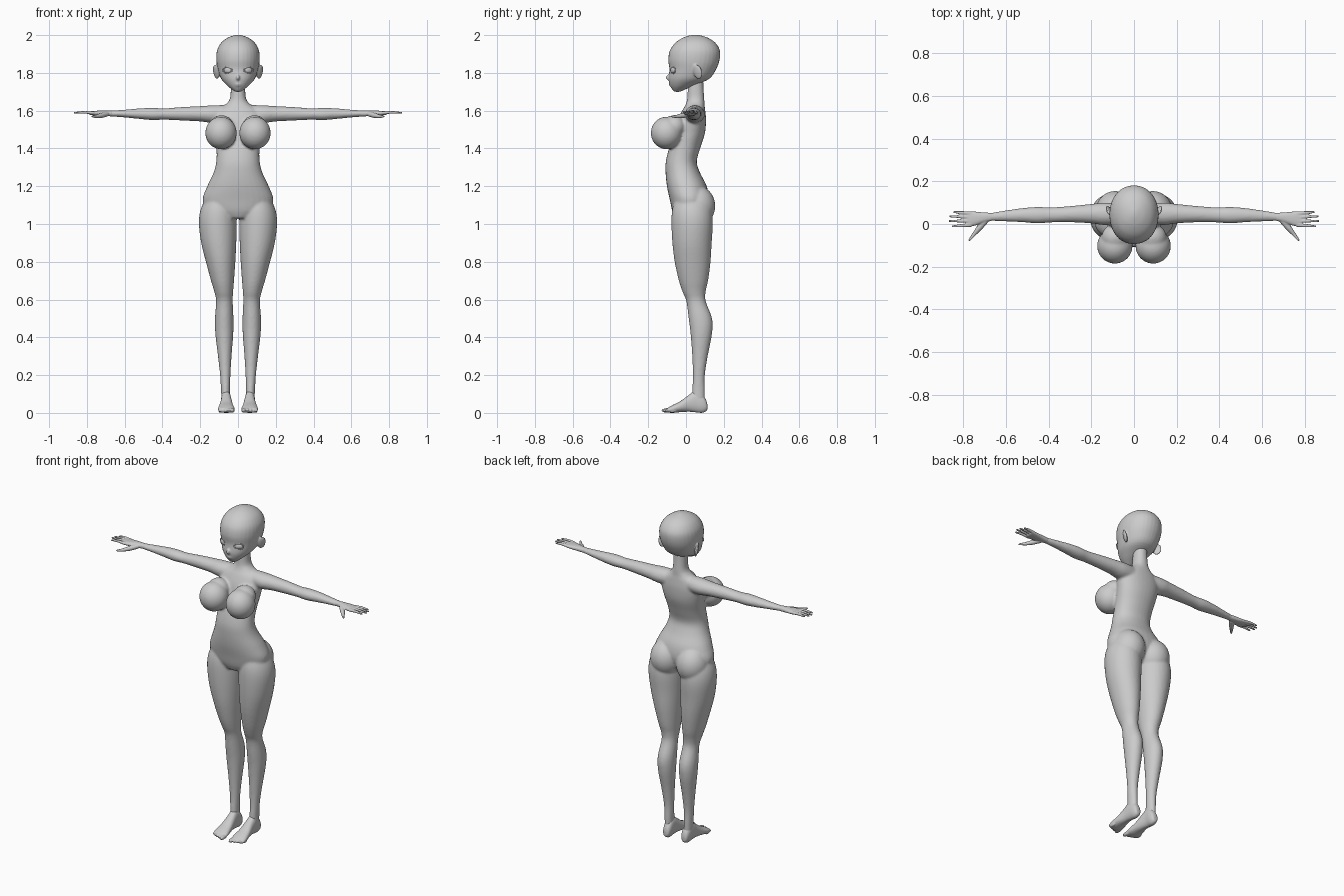
import bpy, bmesh, math
from mathutils import Vector, Matrix

if "Cube" in bpy.data.objects:
    bpy.data.objects.remove(bpy.data.objects["Cube"])

grey = bpy.data.materials.new("plain_grey")
grey.diffuse_color = (0.6, 0.6, 0.6, 1)
grey.use_nodes = True
grey.node_tree.nodes["Principled BSDF"].inputs["Base Color"].default_value = grey.diffuse_color
ORDER = {"z": (1, 2, 0), "x": (0, 1, 2), "y": (1, 0, 2)}


def smooth_rows(rows, steps=4):
    """Catmull-Rom interpolation of the key rows."""
    out = []
    for i in range(len(rows) - 1):
        p = [rows[max(0, min(len(rows) - 1, i + k))] for k in (-1, 0, 1, 2)]
        for s in range(steps):
            t = s / steps
            out.append([b + 0.5 * t * (c - a + t * (2*a - 5*b + 4*c - d + t * (3*(b - c) + d - a)))
                        for a, b, c, d in zip(*p)])
    return out + [list(rows[-1])]


def skin(bm, rings):
    vs = [[bm.verts.new(p) for p in r] for r in rings]
    n = len(vs[0])
    for a, b in zip(vs, vs[1:]):
        for i in range(n):
            bm.faces.new((a[i], a[(i+1) % n], b[(i+1) % n], b[i]))
    bm.faces.new(vs[0][::-1])
    bm.faces.new(vs[-1])


def loft(bm, rows, axis="z", side=1, power=1.0, n=32):
    """Rows are (position, min a, max a, min b, max b) along an axis."""
    rings = []
    for t, a0, a1, b0, b1 in smooth_rows(rows):
        ring = []
        for k in range(n):
            c, s = math.cos(2*math.pi*k/n), math.sin(2*math.pi*k/n)
            c, s = math.copysign(abs(c)**power, c), math.copysign(abs(s)**power, s)
            v = (t, (a0+a1)/2 + (a1-a0)/2*c, (b0+b1)/2 + (b1-b0)/2*s)
            x, y, z = (v[j] for j in ORDER[axis])
            ring.append((x*side, y, z))
        rings.append(ring)
    skin(bm, rings)


def tube(bm, points, radii, side=1, n=10):
    """Tapered round tube through the points, with a rounded tip."""
    pts = [Vector(p) for p in points]
    tip = (pts[-1] - pts[-2]).normalized() * radii[-1]
    pts += [pts[-1] + tip*0.7, pts[-1] + tip]
    radii = list(radii) + [radii[-1]*0.7, radii[-1]*0.15]
    rings = []
    for i, (p, r) in enumerate(zip(pts, radii)):
        q = (pts[min(i+1, len(pts)-1)] - pts[max(i-1, 0)]).to_track_quat("Z", "Y")
        ring = [p + q @ Vector((r*math.cos(2*math.pi*k/n), r*math.sin(2*math.pi*k/n), 0)) for k in range(n)]
        rings.append([(v.x*side, v.y, v.z) for v in ring])
    skin(bm, rings)


def ball(bm, centre, radii, side=1, turn=(0, 0, 0)):
    m = Matrix.Translation(centre)
    for angle, ax in zip(turn, "XYZ"):
        m = m @ Matrix.Rotation(math.radians(angle), 4, ax)
    m = Matrix.Diagonal((side, 1, 1, 1)) @ m @ Matrix.Diagonal((*radii, 1))
    bmesh.ops.create_uvsphere(bm, u_segments=32, v_segments=20, radius=1, matrix=m)


def finish(name, bm, voxel=0, relax=5):
    bmesh.ops.recalc_face_normals(bm, faces=bm.faces)
    me = bpy.data.meshes.new(name)
    bm.to_mesh(me)
    bm.free()
    me.materials.append(grey)
    ob = bpy.data.objects.new(name, me)
    bpy.context.collection.objects.link(ob)
    me.polygons.foreach_set("use_smooth", [True] * len(me.polygons))
    if voxel:
        rm = ob.modifiers.new("blend", "REMESH")
        rm.mode, rm.voxel_size, rm.use_smooth_shade = "VOXEL", voxel, True
        sm = ob.modifiers.new("relax", "SMOOTH")
        sm.factor, sm.iterations = 0.5, relax
    return ob


# Body: torso and neck, with limbs blended in
bm = bmesh.new()
torso = [(1.03, .07, -.055, .07), (1.07, .16, -.073, .10), (1.13, .187, -.086, .12), (1.2, .163, -.101, .11),
         (1.27, .13, -.108, .075), (1.33, .115, -.107, .057), (1.4, .114, -.09, .075), (1.48, .124, -.06, .1),
         (1.55, .135, -.042, .106), (1.6, .115, -.02, .102), (1.63, .07, -.003, .098), (1.66, .044, .006, .097),
         (1.72, .038, .01, .093), (1.8, .038, .02, .09)]
loft(bm, [(z, -w, w, f, b) for z, w, f, b in torso], power=.92)
leg = [(1.13, .03, .175, -.06, .11), (1.07, .012, .2, -.074, .135), (1.0, .007, .207, -.077, .142),
       (.9, .009, .195, -.072, .136), (.8, .014, .17, -.06, .13), (.7, .021, .143, -.038, .117),
       (.64, .026, .125, -.018, .104), (.59, .028, .116, .002, .105), (.5, .024, .122, .014, .138),
       (.42, .025, .12, .024, .138), (.3, .034, .106, .033, .115), (.2, .04, .095, .036, .1),
       (.12, .042, .09, .033, .1), (.06, .042, .088, .03, .1)]
arm = [(.07, .0, .095, 1.535, 1.63), (.14, -.005, .1, 1.535, 1.628), (.2, .003, .094, 1.543, 1.624),
       (.3, .008, .084, 1.548, 1.619), (.39, .007, .078, 1.552, 1.612), (.45, .003, .08, 1.55, 1.615),
       (.52, .008, .075, 1.556, 1.612), (.6, .012, .064, 1.564, 1.605), (.67, .014, .053, 1.569, 1.601),
       (.7, .012, .053, 1.57, 1.6)]
for s in (1, -1):
    loft(bm, leg, side=s)
    loft(bm, arm, "x", s)
    ball(bm, (.088, .057, 1.095), (.093, .098, .108), s)            # seat
    ball(bm, (.09, -.103, 1.482), (.083, .083, .086), s)            # bust
    ball(bm, (.088, -.065, 1.515), (.065, .065, .06), s, (25, 0, 0))  # upper chest
finish("body", bm, .007)

# Head: skull and jaw, with nose, lips and ears blended in
bm = bmesh.new()
head = [(1.7, .014, -.062, -.03), (1.712, .032, -.073, -.005), (1.735, .06, -.085, .05), (1.77, .09, -.092, .125),
        (1.82, .107, -.088, .16), (1.87, .115, -.094, .178), (1.92, .111, -.085, .179), (1.96, .089, -.056, .155),
        (1.985, .057, -.018, .118), (1.997, .027, .015, .083), (2.002, .006, .04, .06)]
loft(bm, [(z, -w, w, f, b) for z, w, f, b in head], power=.95)
ball(bm, (0, -.09, 1.775), (.01, .018, .016), turn=(-20, 0, 0))
ball(bm, (0, -.083, 1.741), (.02, .008, .004))
ball(bm, (0, -.08, 1.733), (.016, .009, .005))
for s in (1, -1):
    ball(bm, (.117, .062, 1.805), (.009, .026, .04), s, (12, 8, -30))
finish("head", bm, .005, 4)

# Eyes with lid rims
for s, label in ((1, "left"), (-1, "right")):
    bm = bmesh.new()
    ball(bm, (.055, -.07, 1.814), (.022, .008, .015), s, (0, 0, 28))
    finish(label + "_eye", bm)
    bm = bmesh.new()
    rim = []
    for k in range(24):
        a = 2*math.pi*k/24
        c = Vector((.055 + .024*math.cos(a), -.07 + .0125*math.cos(a), 1.814 + .018*math.sin(a)))
        out = Vector((math.cos(a), .5*math.cos(a), math.sin(a))).normalized()
        rim.append([bm.verts.new(((v := c + .003*(out*math.cos(b) + Vector((.4, -.9, 0))*math.sin(b))).x*s, v.y, v.z))
                    for b in (j*math.pi/3 for j in range(6))])
    for k in range(24):
        for j in range(6):
            a, b = rim[k], rim[(k+1) % 24]
            bm.faces.new((a[j], a[(j+1) % 6], b[(j+1) % 6], b[j]))
    finish(label + "_eyelids", bm)

# Hands: palm, four fingers and thumb
palm = [(.665, .015, .052, 1.57, 1.6), (.7, .008, .054, 1.571, 1.601), (.74, -.006, .058, 1.573, 1.6),
        (.77, -.013, .06, 1.576, 1.598), (.787, -.012, .059, 1.579, 1.596)]
fingers = [(.05, .056, .845), (.032, .036, .862), (.014, .014, .866), (-.005, -.011, .852)]
for s, label in ((1, "left"), (-1, "right")):
    bm = bmesh.new()
    loft(bm, palm, "x", s, .85, 24)
    for y0, y1, x1 in fingers:
        tube(bm, [(.765, y0, 1.588), (.81, (y0+y1)/2, 1.592), (x1, y1, 1.589)], (.0095, .0078, .005), s)
    tube(bm, [(.695, .016, 1.582), (.725, -.018, 1.574), (.75, -.048, 1.569), (.772, -.076, 1.57)],
         (.014, .014, .0095, .0055), s)
    finish(label + "_hand", bm, .0035, 3)

# Feet: heel, arch and toes
foot = [(.113, .052, .074, .018, .045), (.106, .042, .082, .008, .07), (.085, .036, .088, .0, .1),
        (.05, .036, .09, .003, .118), (.015, .032, .092, .006, .095), (-.03, .025, .1, .004, .062),
        (-.07, .018, .106, .0, .042), (-.098, .02, .104, .002, .026)]
for s, label in ((1, "left"), (-1, "right")):
    bm = bmesh.new()
    loft(bm, foot, "y", s, .9)
    for i, (x, w) in enumerate(((.03, .012), (.051, .009), (.068, .0085), (.083, .008), (.096, .0075))):
        ball(bm, (x, -.1 + .007*i, .013), (w, .03 - .002*i, .012), s)
    finish(label + "_foot", bm, .004, 3)
